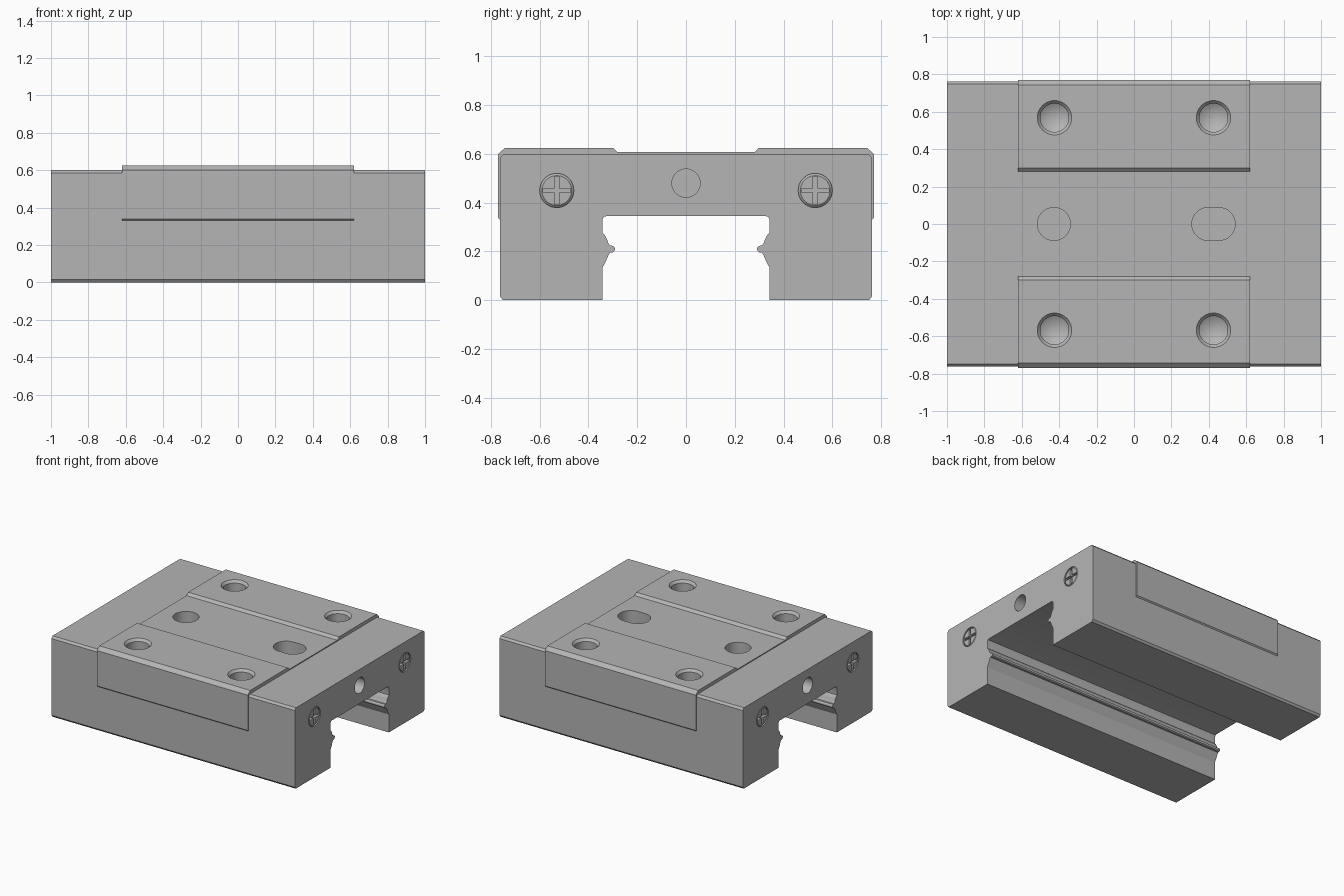
import bpy, bmesh, math
from mathutils import Matrix

cube = bpy.data.objects.get("Cube")
if cube:
    bpy.data.objects.remove(cube, do_unlink=True)

steel = bpy.data.materials.new("brushed_grey")
steel.use_nodes = True
GREY = (0.46, 0.46, 0.46, 1)
steel.diffuse_color = GREY
steel.node_tree.nodes["Principled BSDF"].inputs["Base Color"].default_value = GREY


def finish(name, bm):
    bmesh.ops.recalc_face_normals(bm, faces=bm.faces)
    mesh = bpy.data.meshes.new(name)
    bm.to_mesh(mesh)
    bm.free()
    mesh.materials.append(steel)
    obj = bpy.data.objects.new(name, mesh)
    bpy.context.collection.objects.link(obj)
    return obj


def prism(name, points, depth, matrix=Matrix()):
    """Extrude a closed outline symmetrically about its own plane."""
    bm = bmesh.new()
    face = bm.faces.new([bm.verts.new((a, b, -depth / 2)) for a, b in points])
    top = bmesh.ops.extrude_face_region(bm, geom=[face])["geom"]
    bmesh.ops.translate(bm, vec=(0, 0, depth),
                        verts=[v for v in top if isinstance(v, bmesh.types.BMVert)])
    bmesh.ops.transform(bm, matrix=matrix, verts=bm.verts)
    return finish(name, bm)


def lathe(name, profile, matrix, sides=40):
    """Spin (radius, height) points about local z."""
    bm = bmesh.new()
    verts = [bm.verts.new((r, 0, h)) for r, h in profile]
    edges = [bm.edges.new(pair) for pair in zip(verts, verts[1:])]
    bmesh.ops.spin(bm, geom=verts + edges, cent=(0, 0, 0), axis=(0, 0, 1),
                   angle=math.tau, steps=sides, use_merge=True)
    bmesh.ops.remove_doubles(bm, verts=bm.verts, dist=1e-5)
    bmesh.ops.transform(bm, matrix=matrix, verts=bm.verts)
    return finish(name, bm)


def combine(obj, tools, operation):
    """Bake booleans into obj and remove the helper shapes."""
    for tool in tools:
        tool.hide_render = True
        mod = obj.modifiers.new("combine", "BOOLEAN")
        mod.operation, mod.solver, mod.object = operation, "EXACT", tool
    graph = bpy.context.evaluated_depsgraph_get()
    baked = bpy.data.meshes.new_from_object(obj.evaluated_get(graph))
    obj.modifiers.clear()
    obj.data = baked
    for tool in tools:
        bpy.data.objects.remove(tool, do_unlink=True)


def mirrored(half):
    return half + [(-y, z) for y, z in reversed(half)]


def stadium(half_length, radius, steps=16):
    points = []
    for side, start in ((1, -math.pi / 2), (-1, math.pi / 2)):
        for i in range(steps + 1):
            a = start + math.pi * i / steps
            points.append((side * half_length + radius * math.cos(a), radius * math.sin(a)))
    return points


# Local (a, b, depth) to world (y, z, x)
ALONG_X = Matrix(((0, 0, 1, 0), (1, 0, 0, 0), (0, 1, 0, 0), (0, 0, 0, 1)))

# Carriage body with the rail channel and sealing lips
body_half = [
    (0.325, 0.345), (0.337, 0.342), (0.343, 0.33), (0.343, 0.278), (0.333, 0.268),
    (0.325, 0.252), (0.319, 0.235), (0.312, 0.224), (0.3, 0.223), (0.293, 0.217),
    (0.291, 0.21), (0.293, 0.202), (0.3, 0.196), (0.312, 0.195), (0.319, 0.182),
    (0.328, 0.16), (0.343, 0.133), (0.343, 0), (0.75, 0), (0.762, 0.015),
    (0.762, 0.585), (0.748, 0.6)]
body = prism("carriage_body", mirrored(body_half), 2, ALONG_X)

# Raised mounting pad with a shallow central relief
pad_half = [(0.6, 0.4), (0.7, 0.33), (0.762, 0.33), (0.77, 0.338), (0.77, 0.6),
            (0.742, 0.625), (0.3, 0.625), (0.28, 0.607)]
pad = prism("mounting_pad", mirrored(pad_half), 1.24, ALONG_X)
combine(body, [pad], "UNION")

cutters = []
# Four chamfered, drilled mounting holes
drill = [(0, 0.7), (0.092, 0.7), (0.092, 0.625), (0.076, 0.607), (0.076, 0.37), (0, 0.325)]
for x in (-0.425, 0.425):
    for y in (-0.568, 0.568):
        cutters.append(lathe("drill_cutter", drill, Matrix.Translation((x, y, 0))))

# Dowel hole and dowel slot
dowel = [(0, 0.7), (0.088, 0.7), (0.088, 0.45), (0, 0.45)]
cutters.append(lathe("dowel_cutter", dowel, Matrix.Translation((-0.428, 0, 0))))
cutters.append(prism("slot_cutter", stadium(0.028, 0.088), 0.25,
                     Matrix.Translation((0.425, 0, 0.575))))


def end_place(side, y, z):
    return (Matrix.Translation((side, y, z)) @
            Matrix.Rotation(side * math.pi / 2, 4, "Y"))


# Grease ports and screw pockets on both ends
port = [(0, 0.1), (0.058, 0.1), (0.058, -0.15), (0, -0.15)]
pocket = [(0, 0.1), (0.07, 0.1), (0.07, -0.03), (0, -0.03)]
for side in (-1, 1):
    cutters.append(lathe("port_cutter", port, end_place(side, 0, 0.48)))
    for y in (-0.53, 0.53):
        cutters.append(lathe("pocket_cutter", pocket, end_place(side, y, 0.45)))
combine(body, cutters, "DIFFERENCE")

# Cross-slotted screw heads
head = [(0, -0.035), (0.07, -0.035), (0.07, -0.01), (0.061, -0.002), (0, -0.002)]
w, r = 0.009, 0.057
cross = [(w, w), (w, r), (-w, r), (-w, w), (-r, w), (-r, -w),
         (-w, -w), (-w, -r), (w, -r), (w, -w), (r, -w), (r, w)]
parts = [body]
for side, end in ((-1, "right"), (1, "left")):
    for y, face in ((-0.53, "front"), (0.53, "back")):
        place = end_place(side, y, 0.45)
        screw = lathe(f"{end}_{face}_screw", head, place)
        combine(screw, [prism("cross_cutter", cross, 0.05, place)], "DIFFERENCE")
        parts.append(screw)

# Smooth the round walls while keeping machined edges crisp
for obj in parts:
    bpy.ops.object.select_all(action="DESELECT")
    obj.select_set(True)
    bpy.context.view_layer.objects.active = obj
    bpy.ops.object.shade_smooth_by_angle(angle=math.radians(28))
